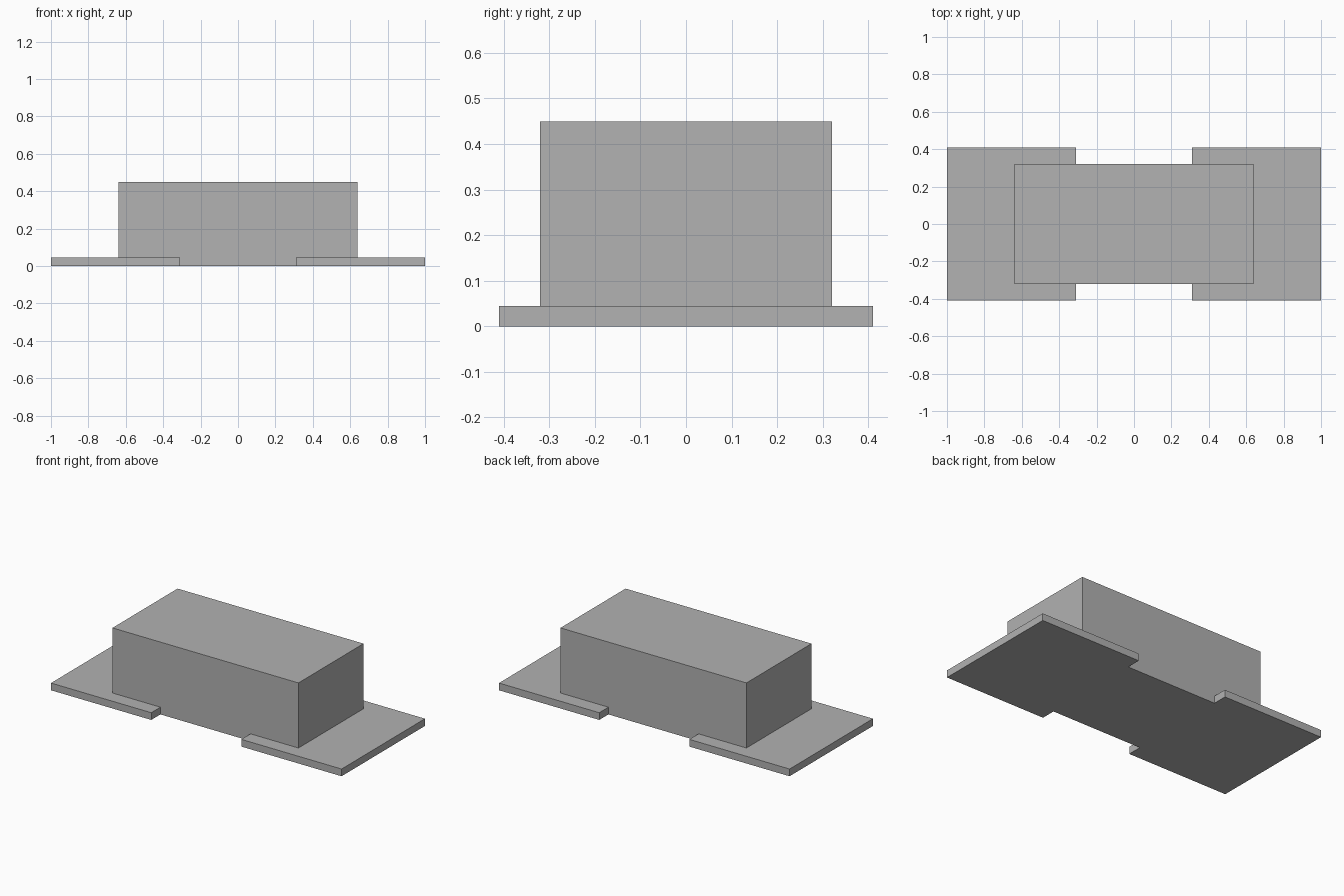
import bpy
import bmesh

default_cube = bpy.data.objects.get("Cube")
if default_cube:
    bpy.data.objects.remove(default_cube, do_unlink=True)

BODY_X, BODY_Y, BODY_H = 0.64, 0.32, 0.45
PAD_IN, PAD_OUT, PAD_Y, PAD_H = 0.31, 1.0, 0.41, 0.045

grey = bpy.data.materials.new("plain_grey")
grey.use_nodes = True
colour = (0.445, 0.445, 0.445, 1)
grey.diffuse_color = colour
grey.node_tree.nodes["Principled BSDF"].inputs["Base Color"].default_value = colour


def extrude_outline(name, outline, height):
    """Raise a flat outline from the ground into a solid."""
    bm = bmesh.new()
    base = bm.faces.new([bm.verts.new((x, y, 0)) for x, y in outline])
    result = bmesh.ops.extrude_face_region(bm, geom=[base], use_keep_orig=True)
    top = [v for v in result["geom"] if isinstance(v, bmesh.types.BMVert)]
    bmesh.ops.translate(bm, verts=top, vec=(0, 0, height))
    bmesh.ops.recalc_face_normals(bm, faces=bm.faces)
    mesh = bpy.data.meshes.new(name)
    bm.to_mesh(mesh)
    bm.free()
    mesh.materials.append(grey)
    obj = bpy.data.objects.new(name, mesh)
    bpy.context.collection.objects.link(obj)
    return obj


# Main block
extrude_outline("body", [(-BODY_X, -BODY_Y), (BODY_X, -BODY_Y),
                         (BODY_X, BODY_Y), (-BODY_X, BODY_Y)], BODY_H)

# End pads, each wrapping three sides of the block
half = [(PAD_OUT, PAD_Y), (PAD_IN, PAD_Y), (PAD_IN, BODY_Y), (BODY_X, BODY_Y)]
pad = half + [(x, -y) for x, y in reversed(half)]
for name, side in (("left_pad", 1), ("right_pad", -1)):
    extrude_outline(name, [(side * x, y) for x, y in pad], PAD_H)
